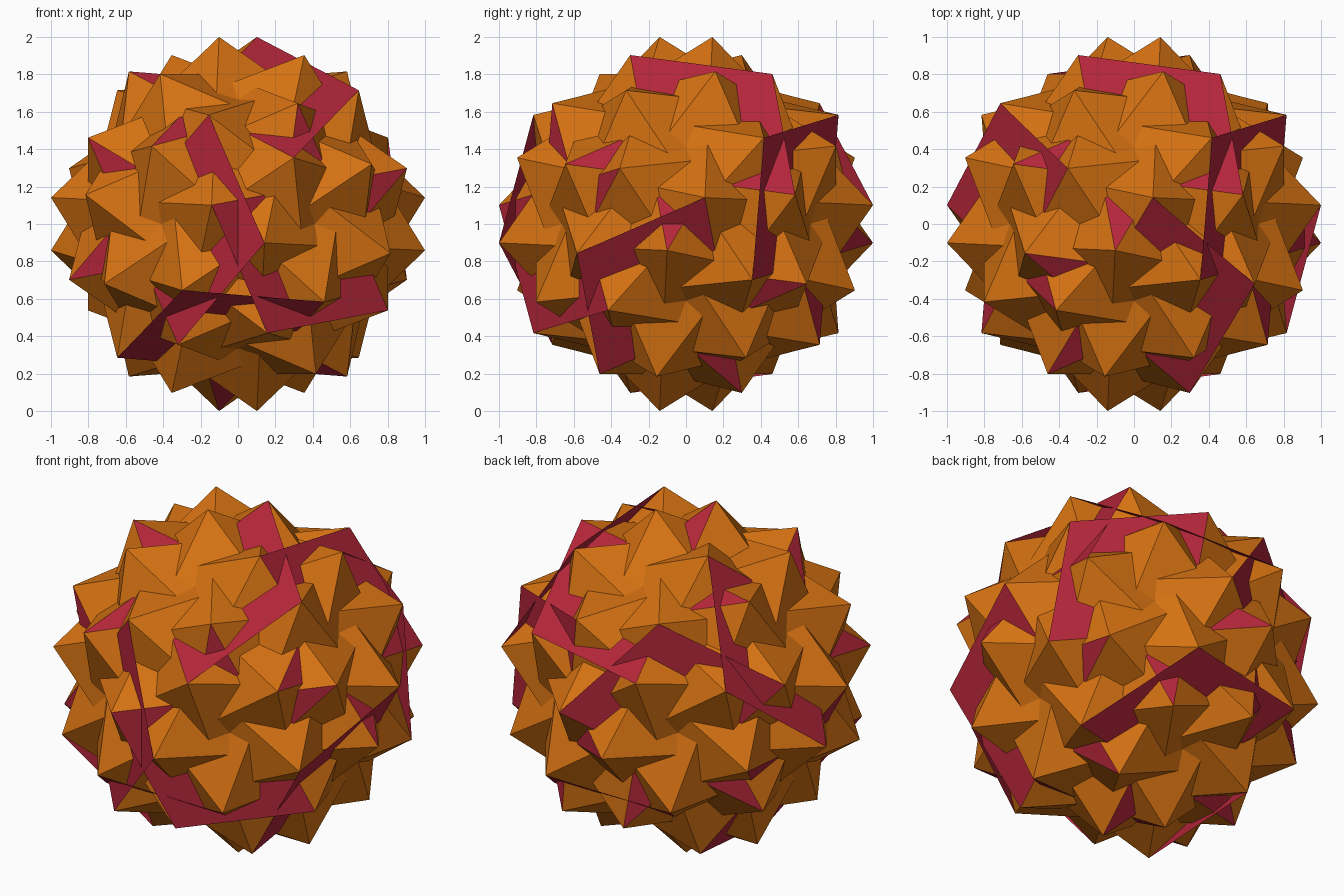
import bpy, bmesh, math
from itertools import combinations
from mathutils import Vector, Matrix

if "Cube" in bpy.data.objects:
    bpy.data.objects.remove(bpy.data.objects["Cube"])

# Snub star solid: 80 interlocking triangles and 12 five-pointed stars


def material(name, rgb):
    m = bpy.data.materials.new(name)
    m.diffuse_color = (*rgb, 1.0)
    m.use_nodes = True
    m.node_tree.nodes["Principled BSDF"].inputs["Base Color"].default_value = m.diffuse_color
    return m


def build(name, points, faces, mat):
    """Make a flat-faced object with every face turned outward."""
    bm = bmesh.new()
    verts = [bm.verts.new(p + Vector((0, 0, 1))) for p in points]
    for tri in faces:
        a, b, c = (points[i] for i in tri)
        if (b - a).cross(c - a).dot(a) < 0:
            tri = tri[::-1]
        bm.faces.new([verts[i] for i in tri])
    mesh = bpy.data.meshes.new(name)
    bm.to_mesh(mesh)
    bm.free()
    mesh.materials.append(mat)
    obj = bpy.data.objects.new(name, mesh)
    bpy.context.collection.objects.link(obj)
    return obj


# One star: a corner turned five times about a five-fold axis
phi = (1 + math.sqrt(5)) / 2
axis = Vector((0, -1, phi)).normalized()
corner = Vector((0.099579, 0.139312, 0.985229)) / 0.985229
star = [Matrix.Rotation(-math.radians(72 * k), 3, axis) @ corner for k in range(5)]

# Twelve copies: half turns about the main axes, then cycling the axes
signs = [(1, 1, 1), (-1, -1, 1), (1, -1, -1), (-1, 1, -1)]
points = []
for turn in range(3):
    for s in signs:
        for p in star:
            q = [p[i] * s[i] for i in range(3)]
            points.append(Vector([q[(i - turn) % 3] for i in range(3)]))

# Star faces: each is a fan from one tip, stepping two corners at a time
fan_tips = "bdcc" + "edbc" + "bdea"
star_faces = []
for n, tip in enumerate(fan_tips):
    first = "abcde".index(tip)
    loop = [5 * n + (first + 2 * k) % 5 for k in range(5)]
    star_faces += [(loop[0], loop[k], loop[k + 1]) for k in (1, 2, 3)]

# Triangles: every three corners that are one edge length apart
edge = (star[0] - star[2]).length
near = {i: {j for j in range(60)
            if abs((points[i] - points[j]).length - edge) < 1e-3}
        for i in range(60)}
triangles = [(i, j, k) for i in range(60)
             for j, k in combinations(sorted(near[i]), 2)
             if i < j and k in near[j]]

build("triangle_faces", points, triangles, material("orange", (0.67, 0.168, 0.006)))
build("star_faces", points, star_faces, material("crimson", (0.456, 0.019, 0.042)))
